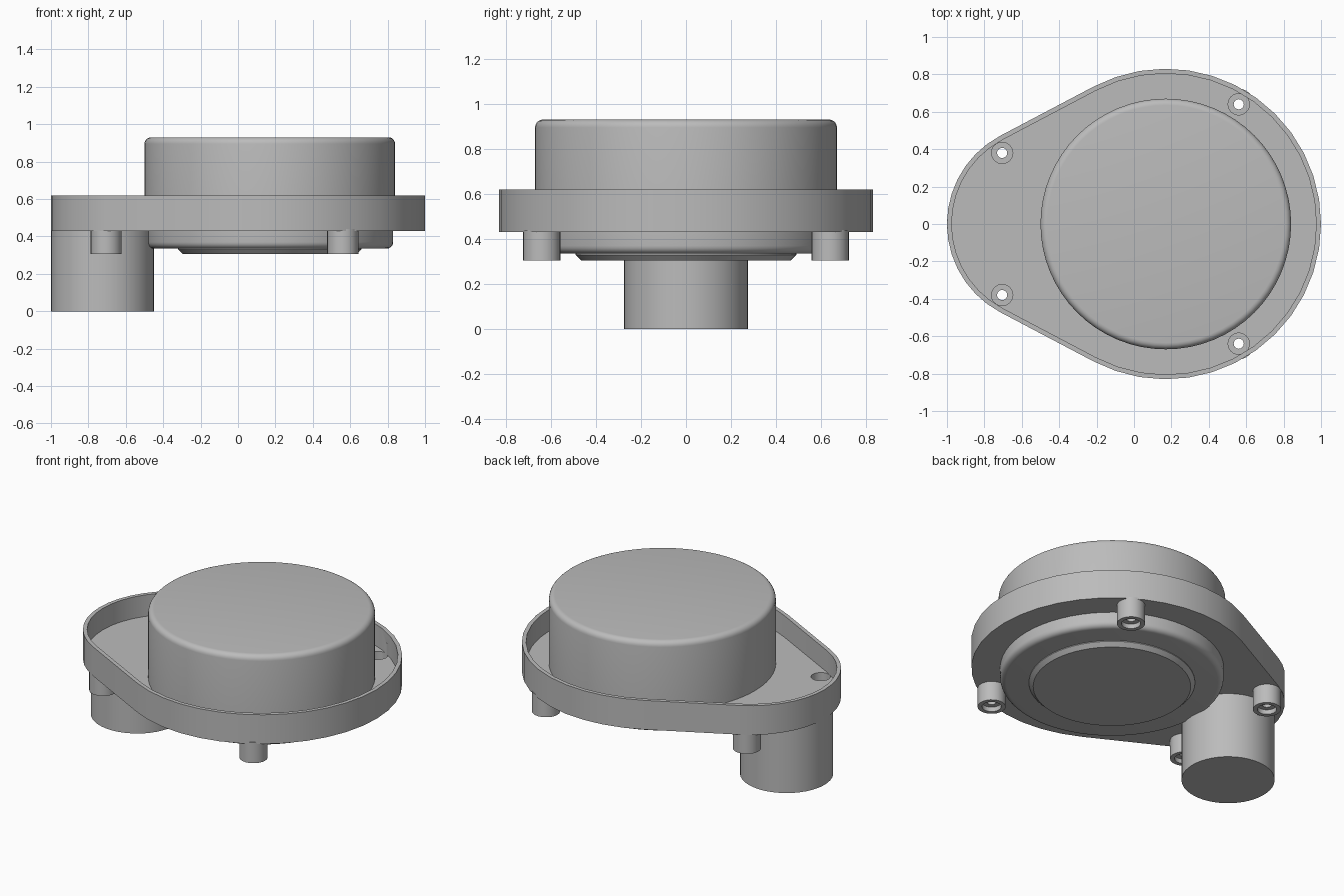
import bpy, bmesh, math

cube = bpy.data.objects.get("Cube")
if cube:
    bpy.data.objects.remove(cube, do_unlink=True)

grey = bpy.data.materials.new("plain grey")
grey.use_nodes = True
grey.diffuse_color = (0.5, 0.5, 0.5, 1)
grey.node_tree.nodes["Principled BSDF"].inputs["Base Color"].default_value = (0.5, 0.5, 0.5, 1)

DRUM_X = 0.17      # axis of the drum and of the tray's wide end
TIP_X = -0.467     # centre of the tray's narrow end
RIM_Z, FLOOR_Z, BASE_Z = 0.62, 0.48, 0.43


def skin(name, rings, caps=True, closed=False):
    """Join equal rings of points into one surface."""
    bm = bmesh.new()
    loops = [[bm.verts.new(p) for p in ring] for ring in rings]
    pairs = list(zip(loops, loops[1:]))
    if closed:
        pairs.append((loops[-1], loops[0]))
    for a, b in pairs:
        for i in range(len(a)):
            j = (i + 1) % len(a)
            bm.faces.new((a[i], a[j], b[j], b[i]))
    if caps and not closed:
        bm.faces.new(loops[0])
        bm.faces.new(loops[-1])
    bmesh.ops.recalc_face_normals(bm, faces=bm.faces)
    mesh = bpy.data.meshes.new(name)
    bm.to_mesh(mesh)
    bm.free()
    mesh.materials.append(grey)
    obj = bpy.data.objects.new(name, mesh)
    bpy.context.collection.objects.link(obj)
    return obj


def lathe(name, x, y, profile, sides=48, closed=False):
    rings = []
    for r, z in profile:
        rings.append([(x + r * math.cos(math.tau * i / sides),
                       y + r * math.sin(math.tau * i / sides), z)
                      for i in range(sides)])
    return skin(name, rings, closed=closed)


def smooth(obj):
    bpy.ops.object.select_all(action='DESELECT')
    obj.select_set(True)
    bpy.context.view_layer.objects.active = obj
    bpy.ops.object.shade_smooth_by_angle(angle=math.radians(30))


def outline(inset, z):
    """Teardrop: two arcs joined by their common tangents."""
    turn = math.radians(117.8)
    points = []
    for cx, r, start, end, n in ((DRUM_X, 0.83, -turn, turn, 26),
                                 (TIP_X, 0.533, turn, math.tau - turn, 14)):
        for i in range(n + 1):
            a = start + (end - start) * i / n
            points.append((cx + (r - inset) * math.cos(a), (r - inset) * math.sin(a), z))
    return points


def rounded(r, z, radius, up):
    """Quarter-round corner, from the side wall to the flat end."""
    return [(r - radius + radius * math.cos(a), z + up * radius * (math.sin(a) - 1))
            for a in (math.pi / 2 * i / 5 for i in range(6))]


# Tray with a raised rim
tray = skin("tray", [outline(0, BASE_Z), outline(0, RIM_Z),
                     outline(0.025, RIM_Z), outline(0.025, FLOOR_Z)])

# Screw bosses, with holes through the tray floor
BORE = 0.057
for x, y, place in ((-0.705, 0.38, "narrow"), (0.56, 0.64, "wide")):
    for side, label in ((-1, "front"), (1, "back")):
        cutter = lathe("hole_cutter", x, side * y, [(BORE, 0.4), (BORE, 0.55)], 24)
        cutter.hide_render = True
        cut = tray.modifiers.new("hole", 'BOOLEAN')
        cut.operation, cut.solver, cut.object = 'DIFFERENCE', 'EXACT', cutter
        bpy.context.view_layer.objects.active = tray
        bpy.ops.object.modifier_apply(modifier=cut.name)
        bpy.data.objects.remove(cutter, do_unlink=True)
        smooth(lathe(f"{place}_{label}_boss", x, side * y,
                     [(0.083, 0.305), (0.083, 0.44), (BORE, 0.44), (BORE, 0.365),
                      (0.027, 0.365), (0.027, 0.335), (BORE, 0.335), (BORE, 0.305)],
                     24, closed=True))
smooth(tray)

# Upper drum, with a rounded top edge
smooth(lathe("upper_drum", DRUM_X, 0, [(0.67, 0.45)] + rounded(0.67, 0.93, 0.035, 1), 64))

# Lower drum, with a rounded bottom edge
smooth(lathe("lower_drum", DRUM_X, 0, [(0.66, 0.45)] + rounded(0.66, 0.335, 0.035, -1), 64))

# Chamfered plate under the drum
smooth(lathe("bottom_plate", DRUM_X, 0, [(0.49, 0.34), (0.49, 0.33), (0.465, 0.305)], 64))

# Small cylinder hanging from the narrow end
smooth(lathe("side_cylinder", -0.725, 0, [(0.275, 0), (0.275, 0.45)], 48))
